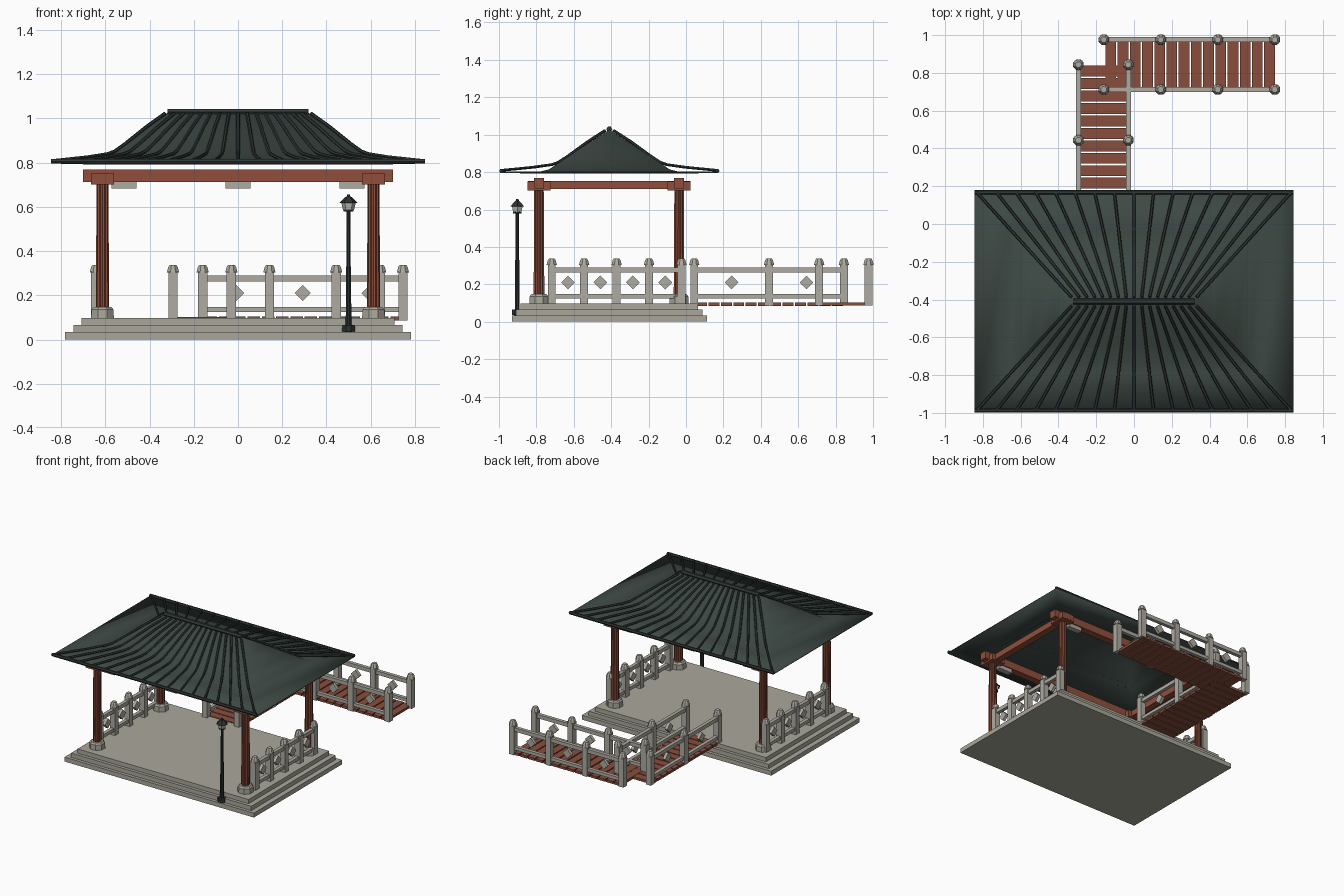
import bpy, bmesh, math
from mathutils import Matrix, Vector

if "Cube" in bpy.data.objects:
    bpy.data.objects.remove(bpy.data.objects["Cube"])


def material(name, rgb):
    m = bpy.data.materials.new(name)
    m.use_nodes = True
    m.diffuse_color = (*rgb, 1)
    m.node_tree.nodes["Principled BSDF"].inputs["Base Color"].default_value = (*rgb, 1)
    return m


STONE = material("grey stone", (0.40, 0.39, 0.33))
RAIL = material("pale rail stone", (0.43, 0.41, 0.36))
WOOD = material("red wood", (0.28, 0.078, 0.045))
PLANK = material("plank wood", (0.25, 0.076, 0.047))
TILE = material("dark green tile", (0.047, 0.066, 0.057))
RIB = material("dark rib tile", (0.030, 0.040, 0.037))
IRON = material("black iron", (0.022, 0.030, 0.028))
GLASS = material("lamp glass", (0.50, 0.52, 0.46))


def finish(name, bm, mat):
    bmesh.ops.recalc_face_normals(bm, faces=bm.faces)
    me = bpy.data.meshes.new(name)
    bm.to_mesh(me)
    bm.free()
    me.materials.append(mat)
    ob = bpy.data.objects.new(name, me)
    bpy.context.collection.objects.link(ob)
    return ob


def box(bm, center, size, rot=Matrix()):
    bmesh.ops.create_cube(bm, size=1, matrix=Matrix.Translation(center) @ rot @ Matrix.Diagonal((*size, 1)))


def prism(bm, x, y, z0, z1, r0, r1, sides=8):
    turn = Matrix.Rotation(math.pi / sides, 4, "Z")
    bmesh.ops.create_cone(bm, cap_ends=True, segments=sides, radius1=r0, radius2=r1, depth=z1 - z0,
                          matrix=Matrix.Translation((x, y, (z0 + z1) / 2)) @ turn)


def tubes(name, paths, radius, mat):
    cu = bpy.data.curves.new(name, "CURVE")
    cu.dimensions = "3D"
    cu.bevel_depth = radius
    cu.bevel_resolution = 1
    cu.use_fill_caps = True
    for path in paths:
        sp = cu.splines.new("POLY")
        sp.points.add(len(path) - 1)
        for p, co in zip(sp.points, path):
            p.co = (*co, 1)
    tmp = bpy.data.objects.new(name + " path", cu)
    me = bpy.data.meshes.new_from_object(tmp)
    bpy.data.objects.remove(tmp)
    me.materials.clear()
    me.materials.append(mat)
    ob = bpy.data.objects.new(name, me)
    bpy.context.collection.objects.link(ob)
    return ob


CY = -0.41                      # middle of the pavilion
COL_X, COL_Y = 0.613, (-0.786, -0.037)

# Stepped platform
bm = bmesh.new()
for z0, z1, hx, hy in ((0, 0.033, 0.783, 0.521), (0.033, 0.065, 0.745, 0.498), (0.065, 0.097, 0.707, 0.475)):
    box(bm, (0, CY, (z0 + z1) / 2), (2 * hx, 2 * hy, z1 - z0))
finish("platform", bm, STONE)

# Columns with fluted shafts, stone bases and capitals
shafts, bases, caps = bmesh.new(), bmesh.new(), bmesh.new()
for x in (-COL_X, COL_X):
    for y in COL_Y:
        prism(bases, x, y, 0.09, 0.135, 0.056, 0.054)
        prism(bases, x, y, 0.135, 0.147, 0.054, 0.044)
        rings = []
        for z, s in ((0.14, 1.08), (0.72, 0.95)):
            rings.append([shafts.verts.new((x + s * r * math.cos(a), y + s * r * math.sin(a), z))
                          for i in range(20)
                          for r, a in [((0.028, 0.023)[i % 2], i * math.tau / 20)]])
        for i in range(20):
            j = (i + 1) % 20
            shafts.faces.new((rings[0][i], rings[0][j], rings[1][j], rings[1][i]))
        box(caps, (x, y, 0.726), (0.106, 0.122, 0.05))
finish("columns", shafts, WOOD)
finish("column bases", bases, STONE)
finish("capitals", caps, WOOD)

# Beams and the light blocks under the long ones
beams, lights = bmesh.new(), bmesh.new()
for y in COL_Y:
    box(beams, (0, y, 0.74), (1.404, 0.054, 0.056))
    for x in (-0.515, 0, 0.515):
        box(lights, (x, y, 0.698), (0.114, 0.04, 0.03))
for x in (-COL_X, COL_X):
    box(beams, (x, CY, 0.731), (0.05, 0.87, 0.044))
finish("beams", beams, WOOD)
finish("beam lights", lights, RAIL)

# Hipped roof sheet with a concave sweep
bm = bmesh.new()
rings = []
for t, z in ((0, 1.025), (0.2, 0.952), (0.4, 0.875), (0.55, 0.815), (0.66, 0.798), (1, 0.802)):
    hx, hy = 0.32 + 0.525 * t, max(0.585 * t, 0.002)
    rings.append([bm.verts.new((sx * hx, CY + sy * hy, z)) for sx, sy in ((-1, -1), (1, -1), (1, 1), (-1, 1))])
for a, b in zip(rings, rings[1:]):
    for i in range(4):
        j = (i + 1) % 4
        bm.faces.new((a[i], a[j], b[j], b[i]))
bm.faces.new(rings[0])
roof = finish("roof", bm, TILE)
roof.modifiers.new("thickness", "SOLIDIFY").thickness = 0.006

# Tile ribs fanning from the ridge to the eaves
profile = ((0.04, 1.022), (0.2, 0.962), (0.38, 0.886), (0.47, 0.852), (0.53, 0.84), (0.7, 0.826), (1, 0.809))
ribs = []
N = 17
for side in (-1, 1):
    for i in range(N):
        u = 2 * i / (N - 1) - 1
        ribs.append([(u * (0.31 + 0.525 * t), CY + side * 0.58 * t, z) for t, z in profile])
rib_ob = tubes("roof ribs", ribs, 0.008, RIB)
eaves = [[(-0.845, CY + s * 0.578, 0.806), (0.845, CY + s * 0.578, 0.806)] for s in (-1, 1)]
eave_ob = tubes("eave tubes", eaves, 0.011, RIB)
ridge_ob = tubes("ridge", [[(-0.32, CY, 1.029), (0.32, CY, 1.029)]], 0.016, RIB)

# Railings: posts, two rails and a diamond in each bay
posts, post_caps, rails, diamonds = (bmesh.new() for _ in range(4))


def railing(points):
    for x, y in points:
        box(posts, (x, y, 0.197), (0.042, 0.042, 0.22))
        prism(post_caps, x, y, 0.303, 0.328, 0.030, 0.023)
        prism(post_caps, x, y, 0.328, 0.338, 0.023, 0.016)
    for p, q in zip(points, points[1:]):
        p, q = Vector(p), Vector(q)
        mid, d = (p + q) / 2, q - p
        along_x = Matrix.Rotation(math.atan2(d.y, d.x), 4, "Z")
        for z, h in ((0.276, 0.028), (0.136, 0.024)):
            box(rails, (*mid, z), (d.length, 0.026, h), along_x)
        box(diamonds, (*mid, 0.21), (0.052, 0.022, 0.052), along_x @ Matrix.Rotation(math.pi / 4, 4, "Y"))


for x in (-0.643, 0.643):
    railing([(x, -0.718 + 0.1735 * i) for i in range(5)])
for x in (-0.294, -0.03):
    railing([(x, 0.044 + 0.4 * i) for i in range(3)])
for y in (0.712, 0.976):
    railing([(-0.16 + 0.302 * i, y) for i in range(4)])
finish("rail posts", posts, RAIL)
finish("post caps", post_caps, RAIL)
finish("rails", rails, RAIL)
finish("rail diamonds", diamonds, RAIL)

# Footbridge decks of separate planks
bm = bmesh.new()
STEP = 0.066
for i in range(12):
    box(bm, (-0.162, 0.81 - i * STEP, 0.093), (0.29, STEP - 0.008, 0.018))
for i in range(14):
    w = 0.905 / 14
    box(bm, (-0.155 + w * (i + 0.5), 0.844, 0.0945), (w - 0.008, 0.285, 0.018))
finish("bridge planks", bm, PLANK)

# Lamp post
LX, LY = 0.5, -0.902
bm = bmesh.new()
prism(bm, LX, LY, 0, 0.036, 0.018, 0.018)
prism(bm, LX, LY, 0.036, 0.066, 0.032, 0.030)
prism(bm, LX, LY, 0.066, 0.33, 0.014, 0.012)
prism(bm, LX, LY, 0.33, 0.585, 0.010, 0.009)
prism(bm, LX, LY, 0.578, 0.588, 0.024, 0.024)
prism(bm, LX, LY, 0.617, 0.645, 0.042, 0.014, 6)
prism(bm, LX, LY, 0.645, 0.657, 0.010, 0.006)
finish("lamp post", bm, IRON)
bm = bmesh.new()
prism(bm, LX, LY, 0.586, 0.619, 0.025, 0.033, 6)
finish("lamp lantern", bm, GLASS)

# Smooth shading on the curved roof parts
bpy.ops.object.select_all(action="DESELECT")
for ob in (roof, rib_ob, eave_ob, ridge_ob):
    ob.select_set(True)
bpy.context.view_layer.objects.active = roof
bpy.ops.object.shade_smooth_by_angle(angle=math.radians(50))
